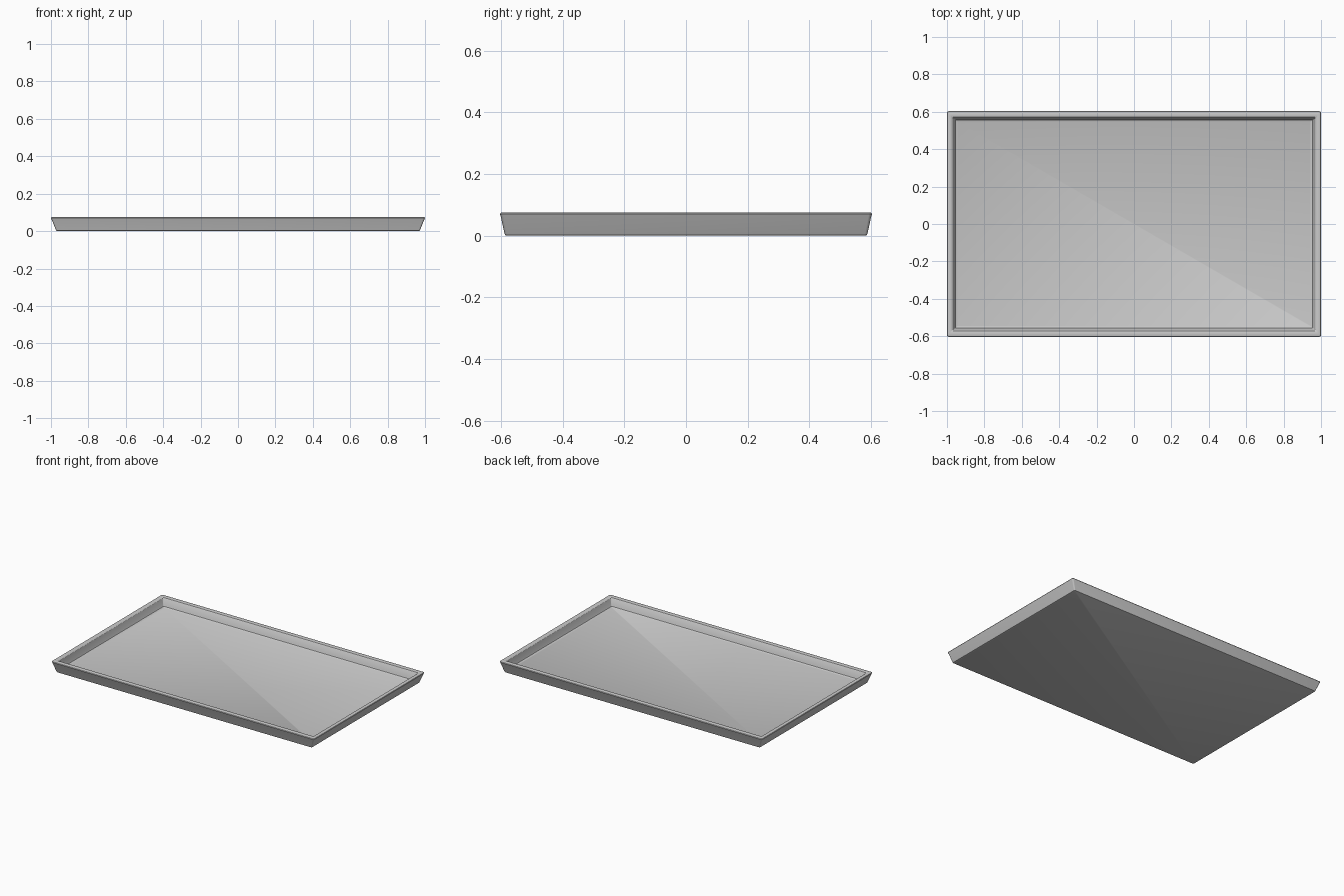
import bpy, bmesh, math

if "Cube" in bpy.data.objects:
    bpy.data.objects.remove(bpy.data.objects["Cube"])

# Tray section: half width x, half depth y, height z, corner radius
PROFILE = [
    (0.965, 0.582, 0.000, 0.006),   # underside
    (0.971, 0.586, 0.002, 0.008),
    (0.974, 0.588, 0.007, 0.008),   # outer wall
    (0.998, 0.601, 0.066, 0.010),
    (1.000, 0.603, 0.070, 0.010),   # rounded rim
    (0.998, 0.601, 0.074, 0.010),
    (0.993, 0.596, 0.076, 0.008),
    (0.982, 0.579, 0.076, 0.006),
    (0.974, 0.571, 0.074, 0.005),
    (0.969, 0.567, 0.069, 0.005),   # inner wall
    (0.959, 0.560, 0.030, 0.005),
    (0.955, 0.557, 0.022, 0.005),   # fillet to the floor
    (0.945, 0.548, 0.017, 0.004),
]
SEG = 4


def ring(bm, hx, hy, z, r):
    verts = []
    for k, (sx, sy) in enumerate([(1, 1), (-1, 1), (-1, -1), (1, -1)]):
        for i in range(SEG + 1):
            a = math.pi / 2 * (k + i / SEG)
            verts.append(bm.verts.new((sx * (hx - r) + r * math.cos(a),
                                       sy * (hy - r) + r * math.sin(a), z)))
    return verts


bm = bmesh.new()
rings = [ring(bm, *p) for p in PROFILE]
n = len(rings[0])
for a, b in zip(rings, rings[1:]):
    for i in range(n):
        j = (i + 1) % n
        bm.faces.new((a[i], a[j], b[j], b[i]))

# Underside and floor
bm.faces.new(rings[0][::-1])
bm.faces.new(rings[-1])
bmesh.ops.recalc_face_normals(bm, faces=bm.faces)

mesh = bpy.data.meshes.new("tray")
bm.to_mesh(mesh)
bm.free()
tray = bpy.data.objects.new("tray", mesh)
bpy.context.collection.objects.link(tray)
bpy.context.view_layer.objects.active = tray
tray.select_set(True)
bpy.ops.object.shade_smooth_by_angle(angle=math.radians(30))
